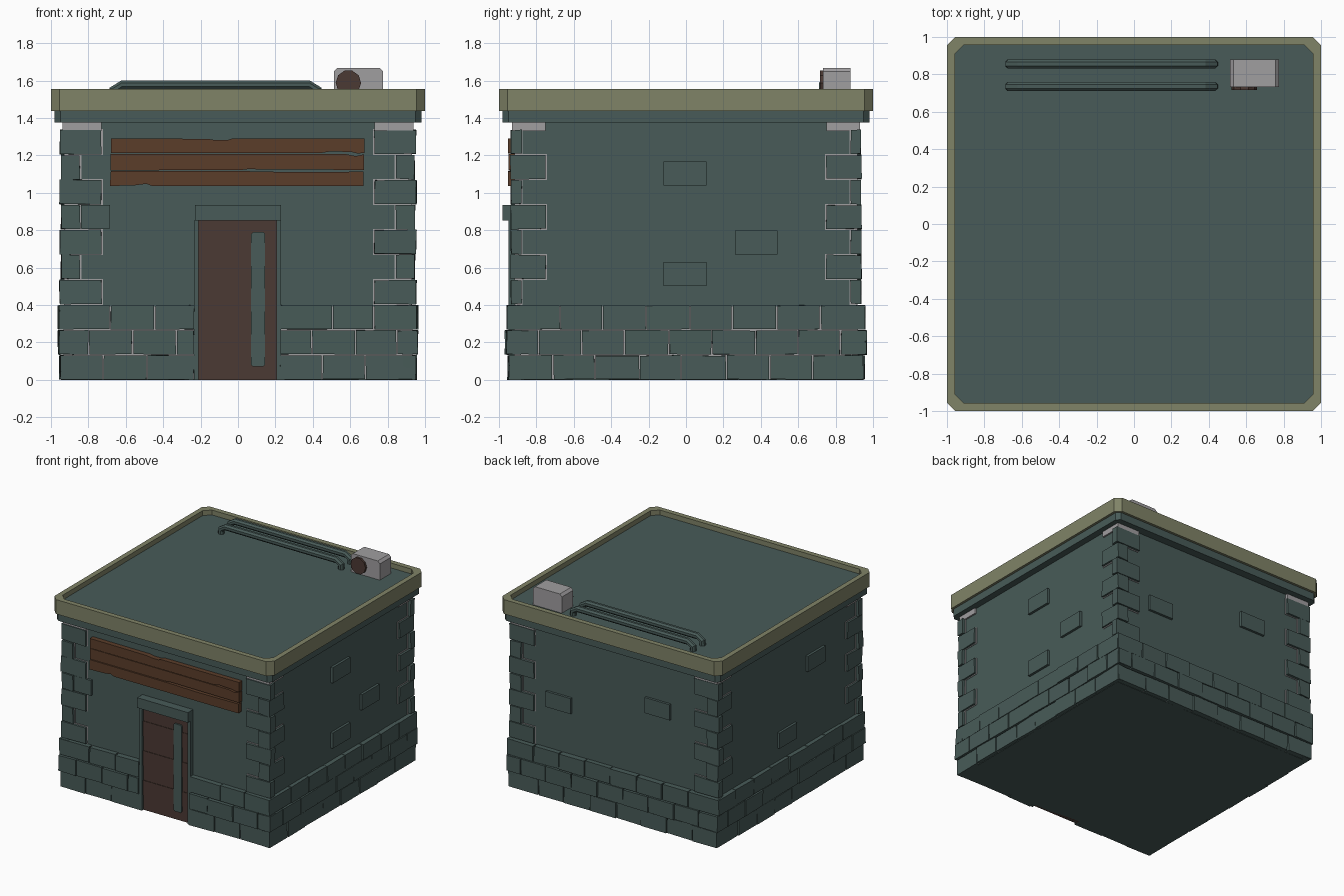
import bpy, bmesh, math, random
from mathutils import Vector

if "Cube" in bpy.data.objects:
    bpy.data.objects.remove(bpy.data.objects["Cube"])

random.seed(4)


def material(name, rgb):
    m = bpy.data.materials.new(name)
    m.diffuse_color = (*rgb, 1)
    m.use_nodes = True
    m.node_tree.nodes["Principled BSDF"].inputs["Base Color"].default_value = m.diffuse_color
    return m


TEAL = material("teal stone", (0.065, 0.105, 0.098))
MORTAR = material("pale grey", (0.352, 0.342, 0.352))
OLIVE = material("olive trim", (0.216, 0.227, 0.136))
DOOR = material("dark brown", (0.070, 0.041, 0.033))
WOOD = material("rust wood", (0.105, 0.047, 0.023))


def finish(name, bm, mat):
    bmesh.ops.recalc_face_normals(bm, faces=bm.faces)
    me = bpy.data.meshes.new(name)
    bm.to_mesh(me)
    bm.free()
    me.materials.append(mat)
    ob = bpy.data.objects.new(name, me)
    bpy.context.collection.objects.link(ob)
    return ob


def add_box(bm, x, y, z, jitter=0.0):
    """Box from (low, high) ranges, optionally with roughened corners."""
    verts = bmesh.ops.create_cube(bm, size=1)["verts"]
    for v in verts:
        v.co = Vector([(r[0] + r[1]) / 2 + c * (r[1] - r[0]) for r, c in zip((x, y, z), v.co)])
        v.co += Vector([random.uniform(-jitter, jitter) for _ in range(3)])
        v.co.z = max(v.co.z, 0)


def box(name, mat, x, y, z):
    bm = bmesh.new()
    add_box(bm, x, y, z)
    return finish(name, bm, mat)


def loft(name, mat, loops, cap=True, close=False):
    """Skin a list of equal-length point loops."""
    bm = bmesh.new()
    rings = [[bm.verts.new(p) for p in loop] for loop in loops]
    pairs = list(zip(rings, rings[1:])) + ([(rings[-1], rings[0])] if close else [])
    n = len(rings[0])
    for a, b in pairs:
        for i in range(n):
            bm.faces.new((a[i], a[(i + 1) % n], b[(i + 1) % n], b[i]))
    if cap:
        bm.faces.new(rings[0])
        bm.faces.new(rings[-1])
    return finish(name, bm, mat)


def octagon(h, c, z):
    """Square of half size h with corners cut by c."""
    k = h - c
    return [(x, y, z) for x, y in ((-k, -h), (k, -h), (h, -k), (h, k), (k, h), (-k, h), (-h, k), (-h, -k))]


WX, WY = 0.925, 0.912   # wall planes

# Walls and mortar bed behind the base stones
box("walls", TEAL, (-WX, WX), (-WY, WY), (0, 1.40))
box("base_mortar", MORTAR, (-WX - .008, WX + .008), (-WY - .008, WY + .008), (0.004, 0.392))

# Base stones: three staggered courses on every side, leaving the doorway open
bm = bmesh.new()


def course(lo, hi, width, shift, place):
    cuts = [lo]
    p = lo + width * shift
    while p < hi - 0.06:
        if p > lo + 0.05:
            cuts.append(p + random.uniform(-.008, .008))
        p += width
    cuts.append(hi)
    for a, b in zip(cuts, cuts[1:]):
        place(a + .0035, b - .0035, random.uniform(-.005, .006))


for row in range(3):
    z = (row * 0.134 + 0.002, row * 0.134 + 0.130)
    shift = (1.0, 0.72, 1.2)[row]
    ox, oy = (0.950, 0.958, 0.958)[row], (0.950, 0.962, 0.956)[row]
    for s in (-1, 1):
        course(-oy, oy, 0.232, shift, lambda a, b, d: add_box(
            bm, sorted((s * 0.88, s * (ox + d))), (a, b), z, .0025))
    course(-ox, ox, 0.232, shift, lambda a, b, d: add_box(bm, (a, b), (0.88, oy + d), z, .0025))
    for lo, hi in ((-ox, -0.232), (0.222, ox)):
        course(lo, hi, 0.232, shift, lambda a, b, d: add_box(bm, (a, b), (-oy - d, -0.88), z, .0025))
finish("base_stones", bm, TEAL)

# Corner stones, long and short alternately, with pale mortar around them
stones, bed = bmesh.new(), bmesh.new()
for sx in (-1, 1):
    for sy in (-1, 1):
        for row in range(7):
            z0 = 0.406 + row * 0.1335
            wide = row % 2 == 0
            xi, yi = (0.73, 0.88) if wide else (0.845, 0.75)
            xo, yo = (0.953, 0.936) if wide else (0.945, 0.938)
            add_box(stones, sorted((sx * xi, sx * xo)), sorted((sy * yi, sy * yo)), (z0, z0 + 0.128), .003)
            add_box(bed, sorted((sx * (xi - .007), sx * (WX + .005))),
                    sorted((sy * (yi - .007), sy * (WY + .005))), (z0 - .006, z0 + 0.134))
        add_box(bed, sorted((sx * 0.73, sx * 0.938)), sorted((sy * 0.75, sy * 0.93)), (1.33, 1.38))
finish("corner_stones", stones, TEAL)
finish("corner_mortar", bed, MORTAR)

# Single raised stones scattered on the walls
bm = bmesh.new()
H, W = 0.064, 0.114
for y, z in ((-0.005, 1.102), (0.375, 0.735), (-0.005, 0.565)):
    add_box(bm, (0.88, WX + .02), (y - W, y + W), (z - H, z + H))
for y, z in ((-0.35, 1.06), (0.02, 0.57)):
    add_box(bm, (-WX - .02, -0.88), (y - W, y + W), (z - H, z + H))
for x, z in ((0.51, 0.80), (-0.39, 0.99)):
    add_box(bm, (x - W, x + W), (0.88, WY + .02), (z - H, z + H))
add_box(bm, (-0.84, -0.685), (-WY - .02, -0.88), (0.81, 0.935))
finish("raised_stones", bm, TEAL)

# Cornice, roof deck and olive rim, all with cut corners
loft("cornice", TEAL, [octagon(0.98, 0.03, 1.375), octagon(0.98, 0.03, 1.44)])
loft("roof_deck", TEAL, [octagon(0.965, 0.05, 1.43), octagon(0.965, 0.05, 1.515)])
loft("roof_rim", OLIVE, [octagon(1.0, 0.045, 1.437), octagon(1.0, 0.045, 1.555),
                         octagon(0.958, 0.05, 1.555), octagon(0.958, 0.05, 1.437)], cap=False, close=True)

# Doorway: jambs, lintel, planked door and tall window strip
for side, x in (("left", (-0.235, -0.21)), ("right", (0.205, 0.23))):
    box(side + "_door_jamb", TEAL, x, (-0.948, -0.88), (0, 0.852))
box("door_lintel", TEAL, (-0.23, 0.23), (-0.98, -0.88), (0.852, 0.935))
bm = bmesh.new()
for i in range(7):
    add_box(bm, (-0.21, 0.205), (-0.927 - 0.004 * (i % 2), -0.89), (i * 0.8520 / 7, (i + 1) * 0.852 / 7))
finish("door", bm, DOOR)
strip = [(0.07, 0.08), (0.08, 0.07), (0.135, 0.07), (0.145, 0.08),
         (0.145, 0.78), (0.135, 0.79), (0.08, 0.79), (0.07, 0.78)]
loft("door_window", TEAL, [[(x, y, z) for x, z in strip] for y in (-0.92, -0.939)])

# Sign of three worn boards
boards = [
    [(-.685, 1.036), (-.55, 1.04), (-.49, 1.048), (-.46, 1.036), (.67, 1.036), (.672, 1.113),
     (.30, 1.110), (.02, 1.116), (-.68, 1.117)],
    [(-.683, 1.120), (.01, 1.121), (.05, 1.126), (.674, 1.122), (.674, 1.206), (.63, 1.196),
     (.58, 1.206), (-.683, 1.207)],
    [(-.68, 1.212), (.44, 1.212), (.50, 1.222), (.61, 1.217), (.64, 1.210), (.676, 1.213), (.676, 1.291),
     (-.03, 1.290), (-.06, 1.281), (-.12, 1.281), (-.16, 1.288), (-.68, 1.291)],
]
for i, pts in enumerate(boards):
    front = (-0.953, -0.948, -0.952)[i]
    loft(f"sign_board_{i + 1}", WOOD, [[(x, y, z) for x, z in pts] for y in (front, -0.90)])

# Roof pipes, bent down to the deck at both ends
path = [(-.665, 1.50), (-.665, 1.55), (-.622, 1.577), (.382, 1.577), (.425, 1.55), (.425, 1.50)]
for k, y in enumerate((0.735, 0.855)):
    rings = []
    for i, (px, pz) in enumerate(path):
        a, b = path[max(i - 1, 0)], path[min(i + 1, len(path) - 1)]
        t = Vector((b[0] - a[0], 0, b[1] - a[1])).normalized()
        side = Vector((-t.z, 0, t.x))
        c = Vector((px, y, pz))
        rings.append([c + 0.026 * (math.cos(q) * side + math.sin(q) * Vector((0, 1, 0)))
                      for q in (j * math.tau / 8 + math.tau / 16 for j in range(8))])
    loft(f"roof_pipe_{k + 1}", TEAL, rings)

# Air unit with cut top edges, and its round fan
case = [(0.512, 1.505), (0.776, 1.505), (0.776, 1.648), (0.757, 1.668), (0.531, 1.668), (0.512, 1.648)]
loft("air_unit", MORTAR, [[(x, y, z) for x, z in case] for y in (0.733, 0.88)])
loft("air_unit_fan", DOOR, [[(0.59 + 0.068 * math.cos(j * math.tau / 10), y,
                              1.588 + 0.068 * math.sin(j * math.tau / 10)) for j in range(10)]
                            for y in (0.716, 0.74)])
